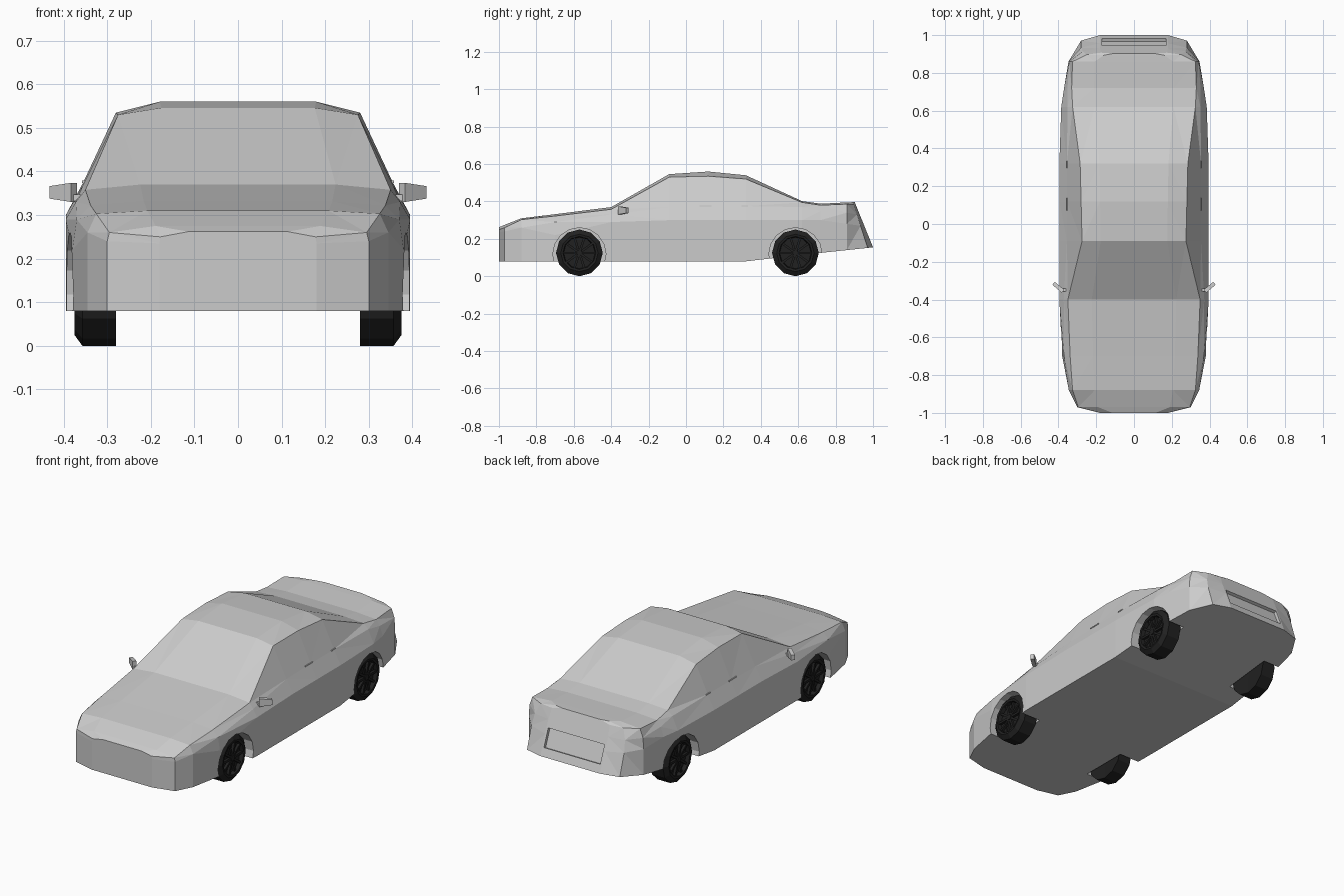
import bpy, bmesh, math
from mathutils import Matrix

if "Cube" in bpy.data.objects:
    bpy.data.objects.remove(bpy.data.objects["Cube"])

black = bpy.data.materials.new("black")
black.diffuse_color = (0.015, 0.015, 0.015, 1)
black.use_nodes = True
black.node_tree.nodes["Principled BSDF"].inputs["Base Color"].default_value = black.diffuse_color


def make(name, bm, mat=None):
    bmesh.ops.recalc_face_normals(bm, faces=bm.faces)
    me = bpy.data.meshes.new(name)
    bm.to_mesh(me)
    bm.free()
    ob = bpy.data.objects.new(name, me)
    bpy.context.collection.objects.link(ob)
    if mat:
        me.materials.append(mat)
    return ob


def box(bm, loc, size, rot=Matrix()):
    m = Matrix.Translation(loc) @ rot @ Matrix.Diagonal((*size, 1))
    return bmesh.ops.create_cube(bm, size=1, matrix=m)


def cut(ob, cutter):
    cutter.hide_render = True
    mod = ob.modifiers.new("cut", 'BOOLEAN')
    mod.operation, mod.solver, mod.object = 'DIFFERENCE', 'EXACT', cutter
    bpy.context.view_layer.objects.active = ob
    bpy.ops.object.modifier_apply(modifier=mod.name)
    bpy.data.objects.remove(cutter)


# Body: cross-sections y, waist (x, z), belt (x, z), roof edge (x, z), centre z
SECTIONS = [
    (-1.00, .18, .18, .18, .235, .178, .25, .262),
    (-0.97, .30, .18, .30, .24, .295, .26, .275),
    (-0.88, .345, .18, .345, .26, .325, .303, .31),
    (-0.70, .38, .22, .37, .29, .338, .322, .332),
    (-0.40, .395, .29, .372, .33, .350, .358, .37),
    (-0.09, .395, .30, .355, .37, .275, .53, .546),
    (0.12, .395, .30, .355, .375, .28, .535, .56),
    (0.32, .395, .30, .355, .375, .285, .52, .54),
    (0.62, .385, .30, .352, .37, .325, .395, .402),
    (0.72, .370, .30, .352, .35, .33, .38, .388),
    (0.86, .347, .28, .342, .34, .325, .386, .395),
    (0.97, .28, .27, .272, .33, .25, .384, .396),
    (1.00, .18, .26, .18, .33, .175, .384, .396),
]
bm = bmesh.new()
rings = []
for y, xw, zw, xb, zb, xr, zr, zc in SECTIONS:
    low = .08 if y < .5 else .125 + (y - .72) * .107
    half = [(xw, low), (xw, zw), (xb, zb), (xr, zr), (xr * .64, zc)]
    loop = half + [(-x, z) for x, z in reversed(half)]
    rake = max(0, y - .86) * 2.9          # tail leans forward with height
    rings.append([bm.verts.new((x, y - rake * (z - .155), z)) for x, z in loop])
for a, b in zip(rings, rings[1:]):
    for i in range(10):
        j = (i + 1) % 10
        bm.faces.new((a[i], a[j], b[j], b[i]))
bm.faces.new(rings[0])
bm.faces.new(rings[-1])
bmesh.ops.triangulate(bm, faces=bm.faces)
body = make("car_body", bm)

# Wheel arches
WHEELS = [(s, y) for s in (-1, 1) for y in (-.57, .585)]
turn = Matrix.Rotation(math.pi / 2, 4, 'Y')
for s, y in WHEELS:
    bm = bmesh.new()
    bmesh.ops.create_cone(bm, cap_ends=True, segments=16, radius1=.142, radius2=.142,
                          depth=.2, matrix=Matrix.Translation((s * .373, y, .118)) @ turn)
    cut(body, make("arch_cutter", bm))

# Number plate recess in the tail
bm = bmesh.new()
box(bm, (0, .967, .245), (.34, .04, .10), Matrix.Rotation(math.radians(22), 4, 'X'))
cut(body, make("recess_cutter", bm))

# Wheels: tyre turned from a profile (radius, x), plus spokes
PROFILE = [(0, .285), (.125, .28), (.125, .357), (.10, .375), (.088, .373), (.084, .352), (0, .352)]
for s, y in WHEELS:
    bm = bmesh.new()
    vs = [bm.verts.new((x, r, 0)) for r, x in PROFILE]
    edges = [bm.edges.new(p) for p in zip(vs, vs[1:])]
    bmesh.ops.spin(bm, geom=vs + edges, cent=(0, 0, 0), axis=(1, 0, 0),
                   angle=2 * math.pi, steps=12)
    bmesh.ops.remove_doubles(bm, verts=bm.verts, dist=1e-4)
    for k in range(10):
        m = Matrix.Rotation(k * math.pi / 5, 4, 'X')
        box(bm, m @ Matrix.Translation((.359, .05, 0)).to_translation(), (.014, .074, .012), m)
    bmesh.ops.create_cone(bm, cap_ends=True, segments=10, radius1=.02, radius2=.015, depth=.02,
                          matrix=Matrix.Translation((.36, 0, 0)) @ turn)
    bmesh.ops.transform(bm, verts=bm.verts,
                        matrix=Matrix.Translation((0, y, .125)) @ Matrix.Diagonal((s, 1, 1, 1)))
    make(("front" if y < 0 else "rear") + "_wheel", bm, black)

# Door mirrors and door handles
for s in (-1, 1):
    bm = bmesh.new()
    rot = Matrix.Rotation(s * math.radians(40), 4, 'Z')
    vs = box(bm, (s * .401, -.335, .352), (.065, .02, .044), rot)["verts"]
    for v in vs:                           # taper the outer end
        if abs(v.co.x) > .401:
            v.co.z = .352 + (v.co.z - .352) * .65
    box(bm, (s * .368, -.35, .34), (.03, .015, .015))
    make("door_mirror", bm)
    bm = bmesh.new()
    for y, w in ((.105, .065), (.315, .035)):
        box(bm, (s * .354, y, .376), (.008, w, .006))
    make("door_handles", bm)
